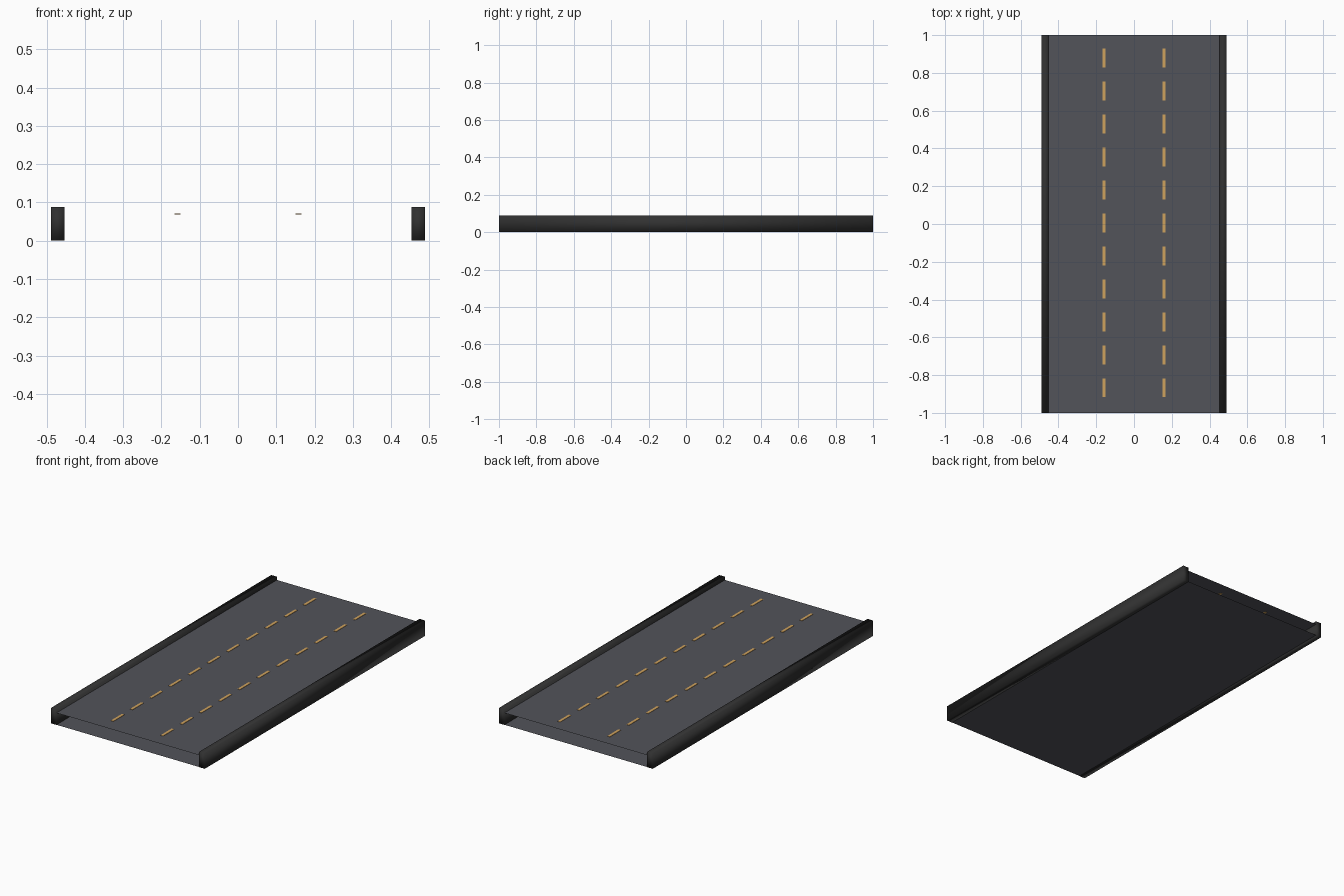
import bpy

if "Cube" in bpy.data.objects:
    bpy.data.objects.remove(bpy.data.objects["Cube"])


def material(name, rgb):
    m = bpy.data.materials.new(name)
    m.diffuse_color = (*rgb, 1)
    m.use_nodes = True
    m.node_tree.nodes["Principled BSDF"].inputs["Base Color"].default_value = m.diffuse_color
    return m


ASPHALT = material("asphalt grey", (0.085, 0.087, 0.102))
BLACK = material("kerb black", (0.03, 0.03, 0.03))
YELLOW = material("lane yellow", (0.62, 0.36, 0.11))


def mesh_object(name, verts, faces, mat, smooth=False):
    me = bpy.data.meshes.new(name)
    me.from_pydata(verts, [], faces)
    me.materials.append(mat)
    for p in me.polygons:
        p.use_smooth = smooth
    ob = bpy.data.objects.new(name, me)
    bpy.context.collection.objects.link(ob)
    return ob


def box(name, x0, x1, y0, y1, z0, z1, mat, smooth=False):
    verts = [(x, y, z) for z in (z0, z1) for y in (y0, y1) for x in (x0, x1)]
    faces = [(0, 2, 3, 1), (4, 5, 7, 6), (0, 1, 5, 4),
             (2, 6, 7, 3), (0, 4, 6, 2), (1, 3, 7, 5)]
    return mesh_object(name, verts, faces, mat, smooth)


def sheet(name, half, z, up, mat):
    verts = [(-half, -1, z), (half, -1, z), (half, 1, z), (-half, 1, z)]
    return mesh_object(name, verts, [(0, 1, 2, 3) if up else (3, 2, 1, 0)], mat)


DECK = 0.069

# Road surface and underside, open at both ends
sheet("road_deck", 0.455, DECK, True, ASPHALT)
sheet("road_underside", 0.455, 0.001, False, ASPHALT)

for side, s in (("left", -1), ("right", 1)):
    # Raised kerb with soft shading
    x0, x1 = sorted((s * 0.453, s * 0.489))
    box(side + "_kerb", x0, x1, -1, 1, 0, 0.088, BLACK, True)
    # Dashed lane line
    for i in range(11):
        y = 0.878 - i * 0.1745
        x = s * 0.158
        box(f"{side}_lane_dash_{i + 1}", x - 0.008, x + 0.008,
            y - 0.05, y + 0.05, DECK - 0.001, DECK + 0.002, YELLOW)
